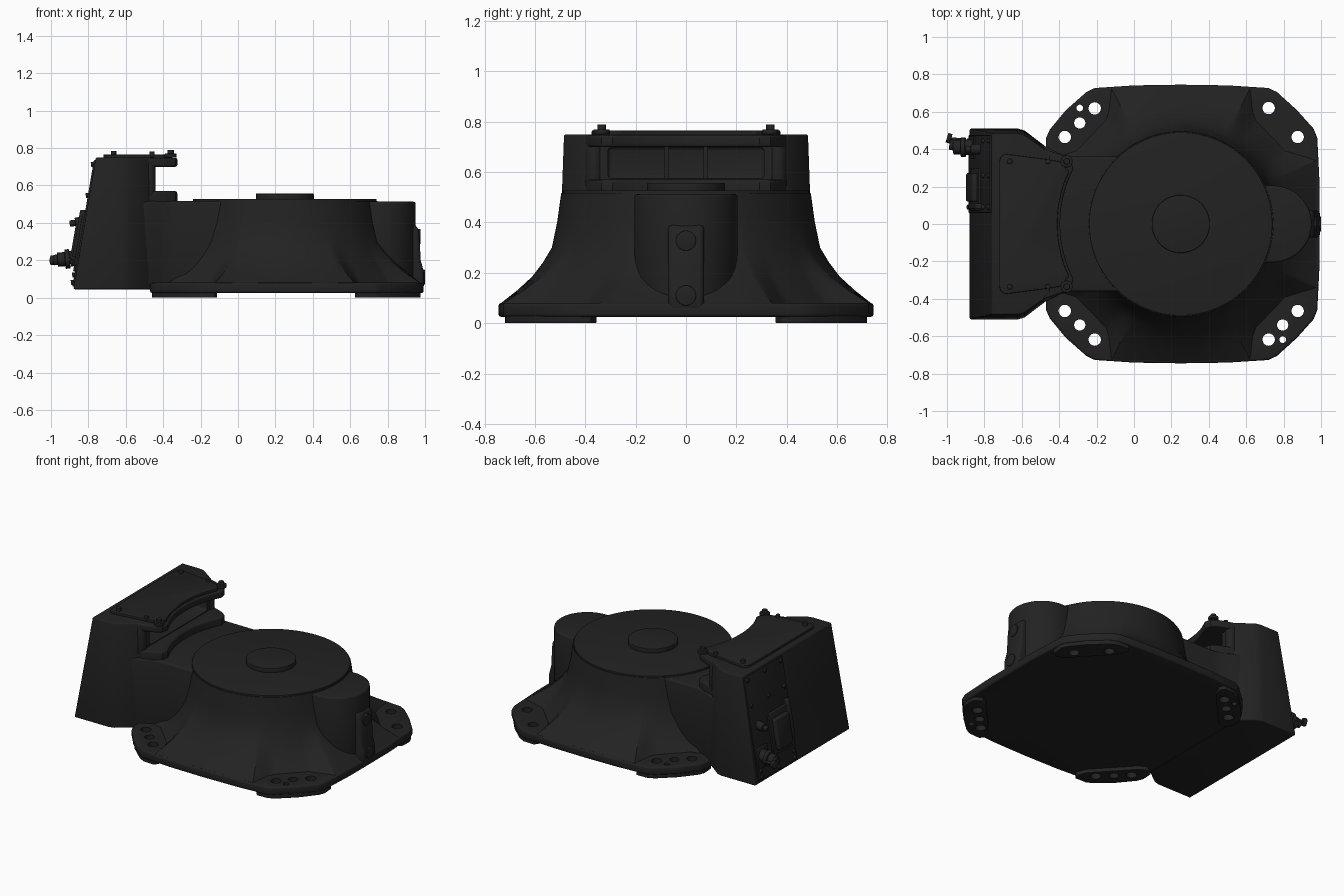
import bpy, bmesh, math
from mathutils import Vector, Matrix

if "Cube" in bpy.data.objects:
    bpy.data.objects.remove(bpy.data.objects["Cube"])

dark = bpy.data.materials.new("dark_paint")
dark.diffuse_color = (0.016, 0.016, 0.016, 1)
dark.use_nodes = True
dark.node_tree.nodes["Principled BSDF"].inputs["Base Color"].default_value = dark.diffuse_color
CX = 0.25  # centre of the round drum


def finish(name, bm, bevel=0.0, cutter=None):
    bmesh.ops.recalc_face_normals(bm, faces=bm.faces)
    me = bpy.data.meshes.new(name)
    bm.to_mesh(me)
    bm.free()
    ob = bpy.data.objects.new(name, me)
    bpy.context.collection.objects.link(ob)
    me.materials.append(dark)
    for o in bpy.context.selected_objects:
        o.select_set(False)
    bpy.context.view_layer.objects.active = ob
    ob.select_set(True)
    if bevel:
        b = ob.modifiers.new("bevel", 'BEVEL')
        b.width, b.segments, b.limit_method, b.angle_limit = bevel, 3, 'ANGLE', math.radians(40)
        bpy.ops.object.modifier_apply(modifier="bevel")
    if cutter:
        m = ob.modifiers.new("cut", 'BOOLEAN')
        m.object, m.operation, m.solver = cutter, 'DIFFERENCE', 'EXACT'
        bpy.ops.object.modifier_apply(modifier="cut")
    bpy.ops.object.shade_smooth_by_angle(angle=math.radians(32))
    return ob


def loft(name, rings, bevel=0.0, cutter=None):
    bm = bmesh.new()
    rows = [[bm.verts.new(p) for p in r] for r in rings]
    n = len(rows[0])
    for a, b in zip(rows, rows[1:]):
        for i in range(n):
            bm.faces.new((a[i], a[(i + 1) % n], b[(i + 1) % n], b[i]))
    bm.faces.new(rows[0][::-1])
    bm.faces.new(rows[-1])
    return finish(name, bm, bevel, cutter)


def plate(name, outline, z0, z1, bevel=0.0, cutter=None):
    return loft(name, [[(x, y, z) for x, y in outline] for z in (z0, z1)], bevel, cutter)


def side_prism(name, outline, y0, y1, bevel=0.0):
    return loft(name, [[(x, y, z) for x, z in outline] for y in (y0, y1)], bevel)


def rods(name, items, bevel=0.0, seg=32):
    """items: (start point, end point, radius)"""
    bm = bmesh.new()
    for a, b, r in items:
        a, b = Vector(a), Vector(b)
        rot = (b - a).to_track_quat('Z', 'Y').to_matrix().to_4x4()
        bmesh.ops.create_cone(bm, cap_ends=True, segments=seg, radius1=r, radius2=r,
                              depth=(b - a).length, matrix=Matrix.Translation((a + b) / 2) @ rot)
    return finish(name, bm, bevel)


def sym(half):
    return half + [(x, -y) for x, y in reversed(half)]


def arc(r, deg, n=9):
    """upper half of the concave arc facing the drum"""
    return [(CX - r * math.cos(math.radians(a)), r * math.sin(math.radians(a)))
            for a in [deg * (1 - i / (n - 0.5)) for i in range(n)]]


# Mounting holes
holes = [(-.37, .465, .033), (-.29, .54, .03), (-.21, .618, .033), (-.29, .62, .018),
         (.72, .62, .033), (.875, .465, .033),
         (-.37, -.465, .033), (-.29, -.54, .03), (-.21, -.618, .033),
         (.72, -.618, .033), (.795, -.54, .03), (.875, -.465, .033), (.795, -.618, .018)]
hole_cut = rods("hole_cutter", [((x, y, -.1), (x, y, .3), r) for x, y, r in holes])

# Flange and feet
flange = sym([(-.47, .2), (-.47, .46), (-.45, .505), (-.365, .608), (-.255, .705), (-.21, .727),
              (0, .741), (.25, .745), (.5, .741), (.72, .727), (.765, .705), (.87, .61),
              (.96, .51), (.98, .46), (.993, .2)])
plate("flange", flange, .025, .08, .012, hole_cut)
foot = [(-.46, .455), (-.445, .495), (-.36, .6), (-.255, .695), (-.21, .717), (-.13, .72),
        (-.11, .69), (-.14, .62), (-.36, .38), (-.41, .355), (-.455, .38)]
for nx, fx in (("left", lambda x: x), ("right", lambda x: .515 - x)):
    for ny, s in (("front", -1), ("back", 1)):
        plate(f"foot_{nx}_{ny}", [(fx(x), s * y) for x, y in foot], 0, .035, .004, hole_cut)

# Flared body: pocketed octagon blended into a circle
half = [(-.47, .34), (-.31, .39), (-.28, .42), (-.15, .555), (-.135, .6), (-.12, .725),
        (.25, .735), (.62, .725), (.635, .6), (.65, .555), (.78, .42), (.81, .39), (.975, .34)]
poly = [Vector((x - CX, y)) for x, y in sym(half)]


def reach(a):
    d = Vector((math.cos(a), math.sin(a)))
    best = 0
    for p, q in zip(poly, poly[1:] + poly[:1]):
        e = q - p
        den = d.x * e.y - d.y * e.x
        if abs(den) > 1e-9:
            t = (p.x * e.y - p.y * e.x) / den
            u = (p.x * d.y - p.y * d.x) / den
            if t > 0 and -1e-6 <= u <= 1 + 1e-6:
                best = max(best, t)
    return best


angles = sorted([2 * math.pi * (i + .37) / 120 for i in range(120)]
                + [math.atan2(p.y, p.x) % (2 * math.pi) for p in poly])
rings = []
for z, r, k in ((.05, .535, 1), (.08, .535, 1), (.13, .535, .68), (.185, .535, .38), (.24, .535, .17),
                (.3, .533, 0), (.4, .512, 0), (.5, .498, 0), (.518, .495, 0)):
    ring = []
    for a in angles:
        R = r + (reach(a) - r) * k
        ring.append((CX + R * math.cos(a), R * math.sin(a), z))
    rings.append(ring)
loft("flared_body", rings)
rods("drum_top", [((CX, 0, .5), (CX, 0, .528), .49)], .003, 96)
rods("centre_disc", [((CX, 0, .52), (CX, 0, .557), .155)], .004, 64)

# Front boss with bolted rib
boss = [(.745 + .205 * math.cos(t), .205 * math.sin(t))
        for t in [math.pi * (i / 32 - .5) for i in range(33)]] + [(.5, .205), (.5, -.205)]
plate("rounded_boss", boss, .08, .513, .012)
side_prism("boss_rib", [(.8, .05), (.995, .05), (.995, .13), (.977, .2), (.968, .36), (.945, .395),
                        (.8, .395)], -.072, .072, .02)
rods("rib_bolts", [((.9, 0, .328), (.977, 0, .328), .04), ((.9, 0, .11), (1, 0, .11), .04)], .004)

# Bridge between drum and rear housing
bridge = sym([(-.55, .44), (-.46, .41), (-.40, .378), (-.34, .362), (.1, .36)])
plate("bridge", bridge, .06, .517, .015)

# Rear housing with sloped back and an open cable bay
bay = plate("bay_cutter", sym([(-.68, .31), (-.3, .31)]), .575, .70, .015)
h0 = sym([(-.88, .51), (-.62, .51), (-.585, .5), (-.48, .42), (-.45, .38)])
h1 = [(-.76 if x < -.8 else x, y * .95) for x, y in h0]
loft("rear_housing", [[(x, y, .045) for x, y in h0], [(x, y, .75) for x, y in h1]], .008, bay)
lip = sym([(-.6, .42), (-.46, .395), (-.37, .362), (-.335, .335)] + arc(.645, 27))
plate("overhang", lip, .70, .748, .01)
plate("lower_ledge", lip, .49, .57, .012)
lid = sym([(-.72, .33), (-.715, .355), (-.69, .375), (-.46, .345), (-.40, .335), (-.375, .31)]
          + arc(.66, 25))
plate("top_lid", lid, .745, .765, .004)
for n, s in (("front", -1), ("back", 1)):
    rods(f"bay_post_{n}", [((-.475, s * .365, .54), (-.475, s * .365, .72), .034)], .008)
    plate(f"bay_rib_{n}", [(-.685, s * .07), (-.685, s * .085), (-.6, s * .085), (-.6, s * .07)], .57, .71)
    rods(f"lid_screws_{n}", [((x, s * .335, .75), (x, s * .335, z), r)
                             for x, z, r in ((-.665, .785, .015), (-.46, .782, .014), (-.36, .77, .032),
                                             (-.36, .79, .017))], .003, 20)


# Connector panel and connectors on the sloped back
def back(z, out=0.0):
    return -.88 + (z - .045) * .12 / .705 - out


def slab(name, y0, y1, z0, z1, out, bevel=.004):
    side_prism(name, [(back(z0, -.02), z0), (back(z0, out), z0), (back(z1, out), z1),
                      (back(z1, -.02), z1)], y0, y1, bevel)


slab("connector_panel", .06, .475, .06, .735, .008, .003)
slab("plug_base", .07, .30, .17, .44, .02)
slab("plug_body", .12, .27, .2, .40, .046, .01)
slab("plug_latch", .08, .11, .22, .47, .036, .006)
slab("socket_base", .35, .47, .14, .27, .018)
rods("round_connector", [((-.84, .41, .215), (-.9, .41, .208), .042),
                         ((-.9, .41, .208), (-.925, .41, .206), .052),
                         ((-.925, .41, .206), (-.965, .41, .203), .038),
                         ((-.96, .42, .203), (-.985, .425, .201), .028)], .003)
rods("connector_cap", [((-.978, .455, .2), (-1, .462, .2), .026),
                       ((-.9, .45, .2), (-.98, .455, .2), .008)], .002, 20)
rods("small_socket", [((-.8, .4, .41), (-.87, .4, .4), .028),
                      ((-.87, .4, .4), (-.9, .4, .396), .017)], .003, 24)
rods("panel_screws", [((back(z, -.01), y, z), (back(z, .02), y, z - .004), .013)
                      for y in (.09, .26, .445) for z in (.085, .125, .55, .715)], .002, 16)

# Discard the cutters
for c in (hole_cut, bay):
    bpy.data.objects.remove(c, do_unlink=True)
